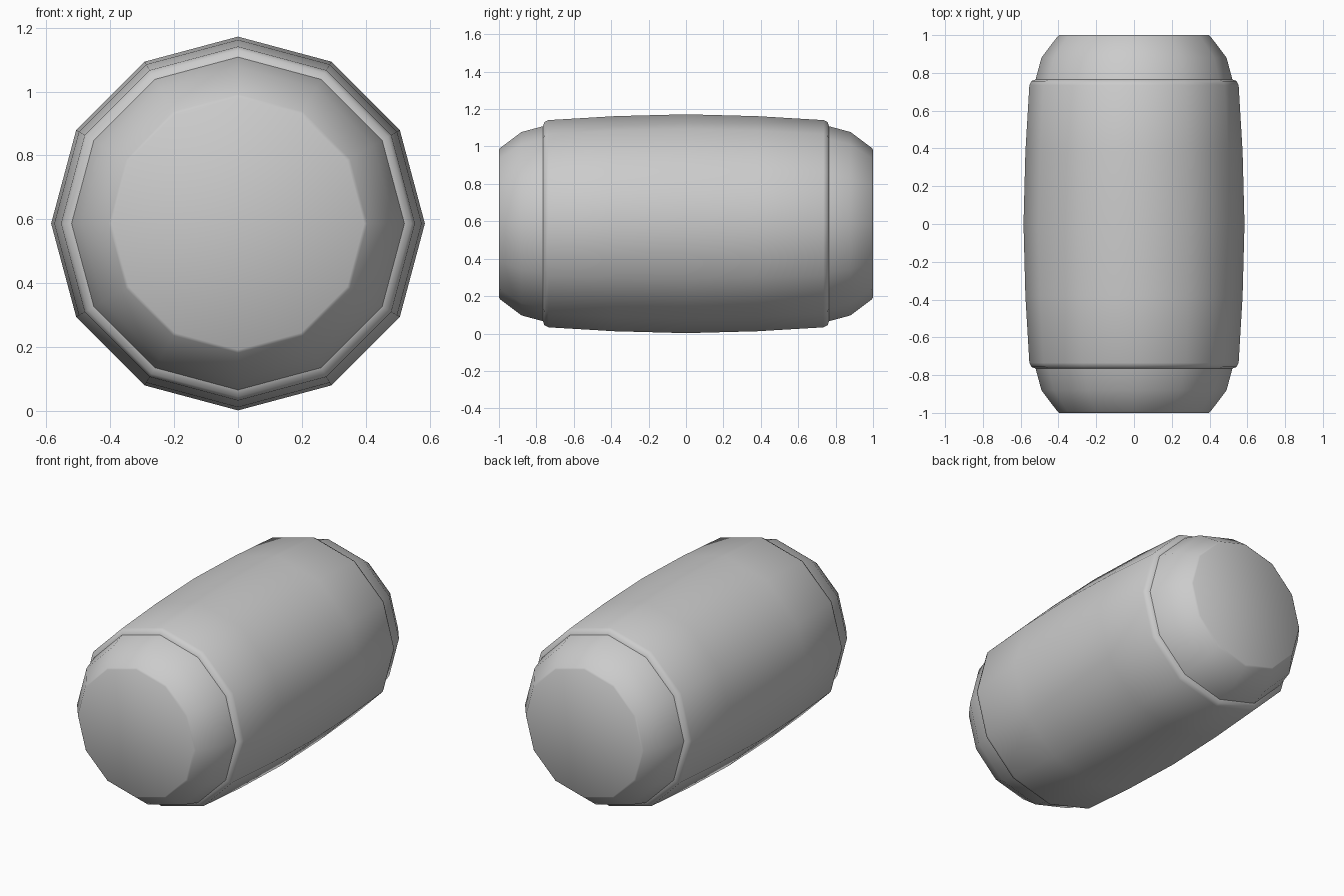
import bpy, bmesh
from math import cos, sin, pi, radians

if "Cube" in bpy.data.objects:
    bpy.data.objects.remove(bpy.data.objects["Cube"])

SIDES = 12
CENTRE_Z = 0.587


def lathe(name, profile, cap_last=False):
    """Revolve (y, radius) points around the horizontal y axis."""
    bm = bmesh.new()
    rings = []
    for y, r in profile:
        rings.append([bm.verts.new((r * cos(2 * pi * i / SIDES), y,
                                    CENTRE_Z + r * sin(2 * pi * i / SIDES)))
                      for i in range(SIDES)])
    for a, b in zip(rings, rings[1:]):
        for i in range(SIDES):
            j = (i + 1) % SIDES
            bm.faces.new((a[i], a[j], b[j], b[i]))
    if cap_last:
        bm.faces.new(rings[-1])
    # orient every face away from the barrel centre
    for f in bm.faces:
        f.normal_update()
        c = f.calc_center_median()
        c.z -= CENTRE_Z
        if f.normal.dot(c) < 0:
            f.normal_flip()
    mesh = bpy.data.meshes.new(name)
    bm.to_mesh(mesh)
    bm.free()
    ob = bpy.data.objects.new(name, mesh)
    bpy.context.collection.objects.link(ob)
    bpy.ops.object.select_all(action='DESELECT')
    ob.select_set(True)
    bpy.context.view_layer.objects.active = ob
    bpy.ops.object.shade_smooth_by_angle(angle=radians(50))
    return ob


# bulging middle shell with rolled-in rims
half = [(0.38, 0.575), (0.735, 0.554), (0.757, 0.543), (0.765, 0.521)]
shell = [(-y, r) for y, r in reversed(half)] + [(0.0, 0.585)] + half
lathe("barrel_shell", shell)

# rounded end caps, front and back
end = [(0.765, 0.521), (0.88, 0.49), (0.993, 0.405), (1.0, 0.395)]
for name, s in (("front_end", -1), ("back_end", 1)):
    lathe(name, [(s * y, r) for y, r in end], cap_last=True)
